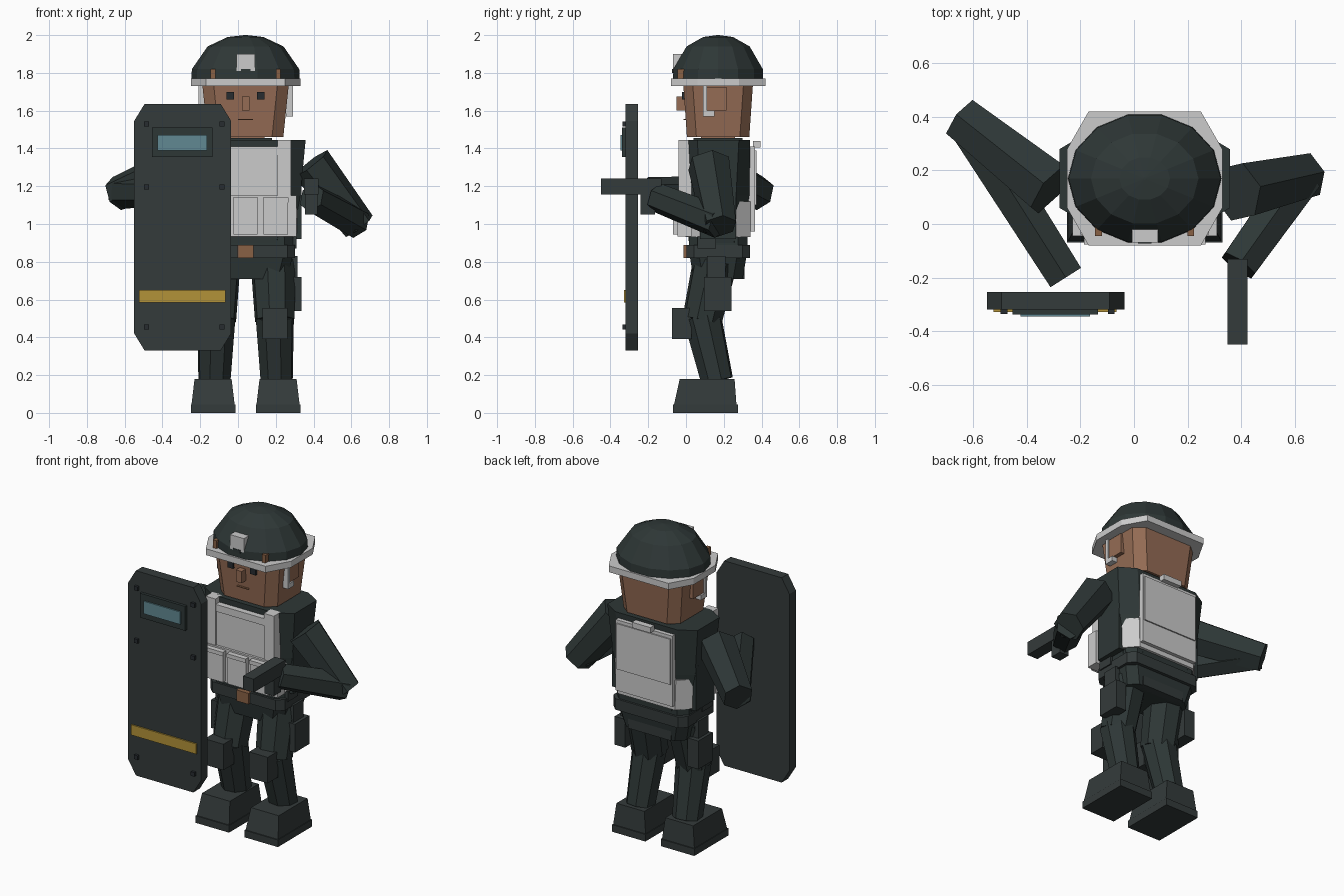
import bpy, bmesh, math
from mathutils import Vector

old = bpy.data.objects.get("Cube")
if old:
    bpy.data.objects.remove(old)

CX, CY = 0.04, 0.17  # centre of the body


def material(name, r, g, b):
    m = bpy.data.materials.new(name)
    m.use_nodes = True
    m.diffuse_color = (r, g, b, 1)
    m.node_tree.nodes["Principled BSDF"].inputs["Base Color"].default_value = (r, g, b, 1)
    return m


CLOTH = material("dark uniform", 0.027, 0.038, 0.037)
GEAR = material("slate gear", 0.034, 0.043, 0.043)
WHITE = material("light grey", 0.6, 0.6, 0.6)
SKIN = material("skin", 0.30, 0.15, 0.09)
BROWN = material("brown leather", 0.25, 0.12, 0.06)
YELLOW = material("yellow stripe", 0.45, 0.29, 0.04)
GLASS = material("blue glass", 0.12, 0.25, 0.29)
BLACK = material("eye black", 0.02, 0.025, 0.03)


def finish(name, bm, mat):
    bmesh.ops.recalc_face_normals(bm, faces=bm.faces)
    me = bpy.data.meshes.new(name)
    bm.to_mesh(me)
    bm.free()
    me.materials.append(mat)
    ob = bpy.data.objects.new(name, me)
    bpy.context.collection.objects.link(ob)
    return ob


def loft(name, rings, mat):
    """Skin a stack of equal-length point rings and cap both ends."""
    bm = bmesh.new()
    loops = [[bm.verts.new(p) for p in ring] for ring in rings]
    n = len(loops[0])
    for a, b in zip(loops, loops[1:]):
        for i in range(n):
            j = (i + 1) % n
            bm.faces.new((a[i], a[j], b[j], b[i]))
    bm.faces.new(loops[0])
    bm.faces.new(loops[-1])
    return finish(name, bm, mat)


def rect(hx, hy, cx=0, cy=0):
    """Outline of a rectangle with half sizes hx, hy."""
    return [(cx + a * hx, cy + b * hy) for a, b in ((-1, -1), (1, -1), (1, 1), (-1, 1))]


def octo(hx, hy, ax, ay):
    """Outline of a rectangle with corners cut by ax, ay."""
    return [(hx - ax, -hy), (hx, ay - hy), (hx, hy - ay), (hx - ax, hy),
            (ax - hx, hy), (-hx, hy - ay), (-hx, ay - hy), (ax - hx, -hy)]


def stack(name, layers, mat, cx=CX, cy=CY):
    """Loft flat outlines, given as (z, outline), upwards."""
    return loft(name, [[(cx + x, cy + y, z) for x, y in o] for z, o in layers], mat)


def box(name, x, y, z, mat):
    """Box from (low, high) pairs."""
    o = [(x[0], y[0]), (x[1], y[0]), (x[1], y[1]), (x[0], y[1])]
    return stack(name, [(z[0], o), (z[1], o)], mat, 0, 0)


def body_box(name, dx, y, z, mat):
    """Box centred on the body with x offsets measured from its middle."""
    return box(name, (CX + min(dx), CX + max(dx)), y, z, mat)


def limb(name, a, b, ra, rb, n, mat=CLOTH, turn=0.5):
    """Faceted tapered tube between two points."""
    a, b = Vector(a), Vector(b)
    q = (b - a).to_track_quat("Z", "Y")
    rings = []
    for p, r in ((a, ra), (b, rb)):
        ring = [math.tau * (i + turn) / n for i in range(n)]
        rings.append([p + q @ Vector((r * math.cos(t), r * math.sin(t), 0)) for t in ring])
    return loft(name, rings, mat)


# Head and face
stack("head", [(1.46, octo(0.20, 0.165, 0.06, 0.05)),
               (1.75, octo(0.23, 0.185, 0.06, 0.05))], SKIN)
body_box("nose", (-0.02, 0.02), (-0.05, 0.02), (1.60, 1.675), SKIN)
body_box("mouth", (-0.04, 0.04), (-0.014, 0.01), (1.55, 1.555), BROWN)
body_box("neck", (-0.10, 0.10), (0.08, 0.26), (1.40, 1.47), SKIN)
body_box("collar", (-0.14, 0.14), (0.04, 0.30), (1.43, 1.456), CLOTH)
for s, side in ((-1, "right"), (1, "left")):
    body_box(side + "_eye", (s * 0.06, s * 0.10), (-0.022, 0.01), (1.66, 1.70), BLACK)
    body_box(side + "_ear", (s * 0.20, s * 0.24), (0.105, 0.215), (1.60, 1.725), SKIN)
    body_box(side + "_strap", (s * 0.215, s * 0.25), (0.09, 0.11), (1.57, 1.74), WHITE)
    body_box(side + "_strap_foot", (s * 0.215, s * 0.25), (0.09, 0.15), (1.57, 1.60), WHITE)
    body_box(side + "_helmet_clip", (s * 0.16, s * 0.185), (-0.045, 0.02), (1.77, 1.82), BROWN)

# Helmet
stack("helmet_brim", [(z, octo(0.29, 0.25, 0.08, 0.14)) for z in (1.73, 1.77)], WHITE)
dome = []
for r, z in ((1.0, 1.765), (0.99, 1.82), (0.70, 1.94), (0.33, 1.99), (0.02, 2.0)):
    dome.append((z, [(0.287 * r * math.cos(math.tau * i / 14), 0.245 * r * math.sin(math.tau * i / 14))
                     for i in range(14)]))
stack("helmet_dome", dome, CLOTH)
body_box("helmet_badge", (-0.047, 0.05), (-0.07, 0.02), (1.81, 1.90), WHITE)
body_box("badge_notch", (-0.025, 0.025), (-0.073, -0.06), (1.80, 1.82), CLOTH)

# Torso and vest
stack("torso", [(0.90, octo(0.255, 0.155, 0.09, 0.07)),
                (1.15, octo(0.29, 0.165, 0.09, 0.07)),
                (1.445, octo(0.318, 0.17, 0.10, 0.06))], CLOTH)
stack("lower_vest", [(0.93, octo(0.282, 0.172, 0.08, 0.09)),
                     (1.12, octo(0.288, 0.172, 0.08, 0.09))], WHITE)
body_box("chest_plate", (-0.24, 0.24), (-0.03, 0.03), (0.94, 1.41), WHITE)
body_box("chest_bar", (-0.17, 0.21), (-0.037, 0), (1.365, 1.41), WHITE)
body_box("vest_band", (-0.27, 0.27), (-0.045, 0.03), (0.935, 1.15), WHITE)
body_box("back_plate", (-0.20, 0.20), (0.32, 0.365), (0.96, 1.41), WHITE)
body_box("back_plate_flap", (-0.19, 0.19), (0.36, 0.373), (1.10, 1.39), WHITE)
body_box("carry_handle", (-0.065, 0.065), (0.355, 0.395), (1.405, 1.44), WHITE)
for dx in (-0.16, 0, 0.16):
    body_box("pouch", (dx - 0.064, dx + 0.064), (-0.07, 0), (0.945, 1.12), WHITE)
    body_box("pouch_flap", (dx - 0.067, dx + 0.067), (-0.077, 0), (1.115, 1.14), WHITE)
for s, side in ((-1, "right"), (1, "left")):
    body_box(side + "_vest_strap", (s * 0.17, s * 0.24), (-0.04, 0.03), (1.14, 1.445), WHITE)
    body_box(side + "_side_panel", (s * 0.20, s * 0.295), (0.075, 0.265), (0.92, 1.20), CLOTH)

# Belt and hips
stack("waist", [(z, octo(0.255, 0.155, 0.05, 0.05)) for z in (0.85, 0.93)], CLOTH)
stack("belt", [(z, octo(0.262, 0.168, 0.04, 0.04)) for z in (0.82, 0.89)], GEAR)
stack("hips", [(0.71, octo(0.22, 0.13, 0.05, 0.05)),
               (0.83, octo(0.25, 0.15, 0.05, 0.05))], CLOTH)
body_box("buckle", (-0.042, 0.042), (-0.012, 0.02), (0.82, 0.89), BROWN)
body_box("rear_pouch", (-0.15, 0.15), (0.26, 0.31), (0.71, 0.83), GEAR)

# Legs, boots and thigh gear
for s, side in ((-1, "right"), (1, "left")):
    hip = (CX + s * 0.145, 0.155, 0.80)
    knee = (CX + s * 0.155, 0.085, 0.49)
    ankle = (CX + s * 0.165, 0.165, 0.17)
    limb(side + "_thigh", hip, knee, 0.122, 0.108, 8)
    limb(side + "_shin", (knee[0], knee[1], 0.51), ankle, 0.105, 0.088, 8)
    body_box(side + "_knee_pad", (s * 0.09, s * 0.222), (-0.075, 0.03), (0.39, 0.555), GEAR)
    foot = CX + s * 0.172
    stack(side + "_sole", [(z, rect(0.118, 0.172)) for z in (0, 0.045)], GEAR, foot, 0.102)
    stack(side + "_boot", [(0.045, rect(0.114, 0.165)),
                           (0.18, rect(0.098, 0.145, 0, 0.01))], GEAR, foot, 0.102)
    body_box(side + "_holster", (s * 0.22, s * 0.295), (0.095, 0.24), (0.54, 0.72), GEAR)
    body_box(side + "_holster_strap", (s * 0.22, s * 0.275), (0.11, 0.21), (0.70, 0.83), GEAR)
    body_box(side + "_hip_pouch", (s * 0.20, s * 0.27), (0.06, 0.16), (0.87, 0.935), GEAR)

# Arms
arms = {"left": ((0.385, 0.12, 1.32), (0.625, 0.175, 1.01), (0.39, -0.155, 1.14)),
        "right": ((-0.31, 0.13, 1.30), (-0.62, 0.375, 1.17), (-0.255, -0.20, 1.17))}
for side, (shoulder, elbow, hand) in arms.items():
    limb(side + "_upper_arm", shoulder, Vector(elbow) + (Vector(elbow) - Vector(shoulder)) * 0.07,
         0.115, 0.092, 6)
    limb(side + "_forearm", elbow, hand, 0.088, 0.078, 6)

# Sidearm
box("pistol_slide", (0.35, 0.425), (-0.45, -0.13), (1.155, 1.24), GEAR)
box("pistol_grip", (0.355, 0.42), (-0.24, -0.165), (1.05, 1.16), GEAR)

# Shield
outline = octo(0.257, 0.652, 0.055, 0.09)
loft("shield", [[(-0.293 + x, y, 0.983 + z) for x, z in outline] for y in (-0.32, -0.255)], GEAR)
box("window_frame", (-0.455, -0.135), (-0.338, -0.31), (1.355, 1.51), CLOTH)
box("window_glass", (-0.425, -0.165), (-0.346, -0.337), (1.39, 1.47), GLASS)
box("shield_stripe", (-0.525, -0.065), (-0.329, -0.319), (0.585, 0.65), YELLOW)
for x in (-0.485, -0.085):
    for z in (0.455, 1.195, 1.53):
        box("rivet", (x - 0.013, x + 0.013), (-0.336, -0.31), (z - 0.013, z + 0.013), BLACK)
